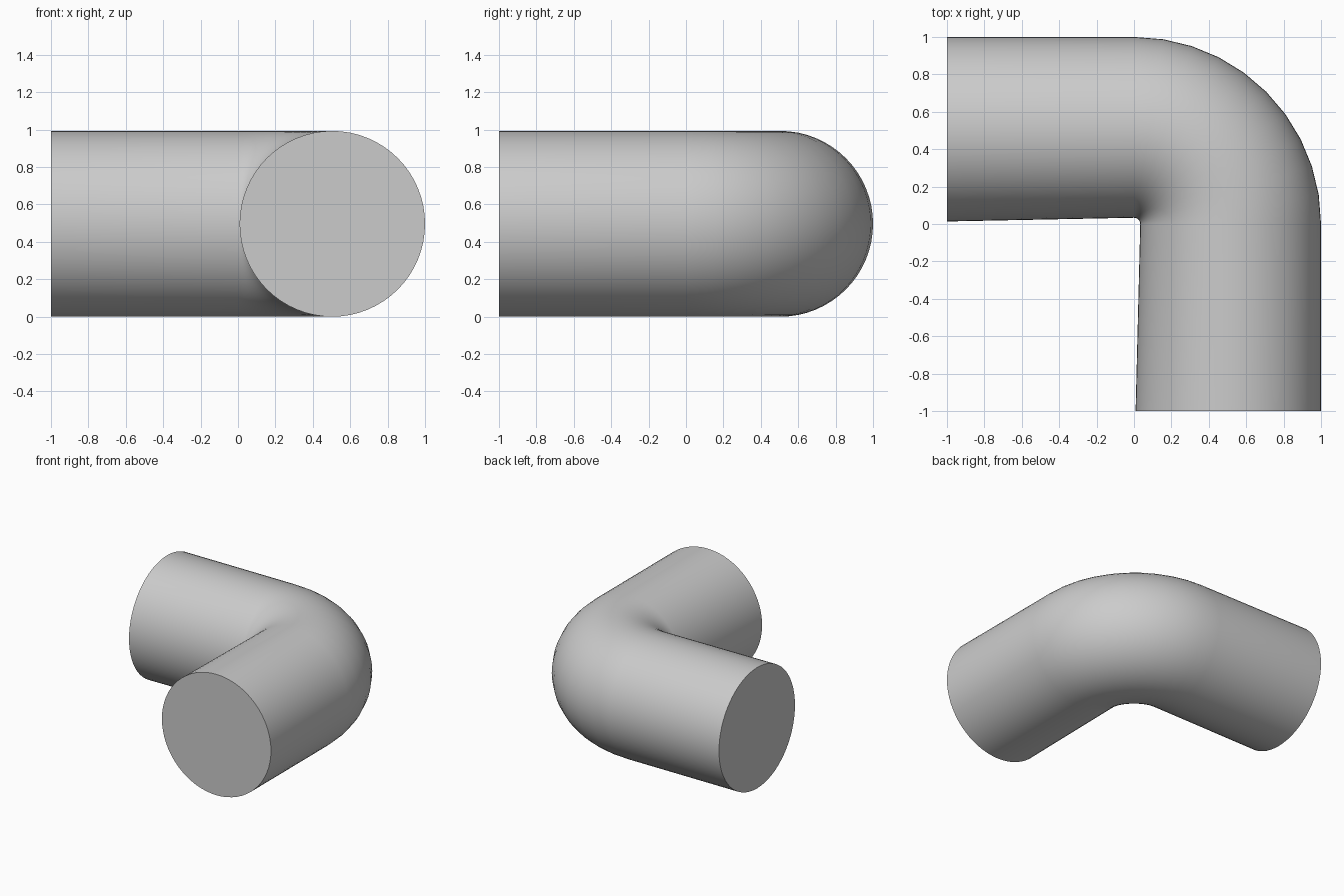
import bpy, bmesh, math
from mathutils import Vector

if "Cube" in bpy.data.objects:
    bpy.data.objects.remove(bpy.data.objects["Cube"])

R = 0.4965          # pipe radius
CENTER = 1 - R      # distance of the pipe axis from the bend centre
SIDES = 64
STEPS = 10

bm = bmesh.new()


def ring(origin, out, inner):
    """Circular section; the side facing the bend centre has half-width inner."""
    verts = []
    for i in range(SIDES):
        a = 2 * math.pi * i / SIDES
        c = math.cos(a)
        d = CENTER + c * (R if c > 0 else inner)
        p = origin + out * d
        verts.append(bm.verts.new((p.x, p.y, R + R * math.sin(a))))
    return verts


# Straight end, quarter bend, straight end
rings = [ring(Vector((-1, 0, 0)), Vector((0, 1, 0)), 0.49)]
for k in range(STEPS + 1):
    t = math.pi / 2 * (1 - k / STEPS)
    rings.append(ring(Vector(), Vector((math.cos(t), math.sin(t), 0)), 0.47))
rings.append(ring(Vector((0, -1, 0)), Vector((1, 0, 0)), 0.495))

# Skin and end caps
for a, b in zip(rings, rings[1:]):
    for i in range(SIDES):
        j = (i + 1) % SIDES
        bm.faces.new((a[i], a[j], b[j], b[i]))
bm.faces.new(rings[0])
bm.faces.new(rings[-1])
bmesh.ops.recalc_face_normals(bm, faces=bm.faces)

mesh = bpy.data.meshes.new("pipe_elbow")
bm.to_mesh(mesh)
bm.free()
elbow = bpy.data.objects.new("pipe_elbow", mesh)
bpy.context.collection.objects.link(elbow)
bpy.context.view_layer.objects.active = elbow
elbow.select_set(True)
bpy.ops.object.shade_smooth_by_angle(angle=math.radians(40))
